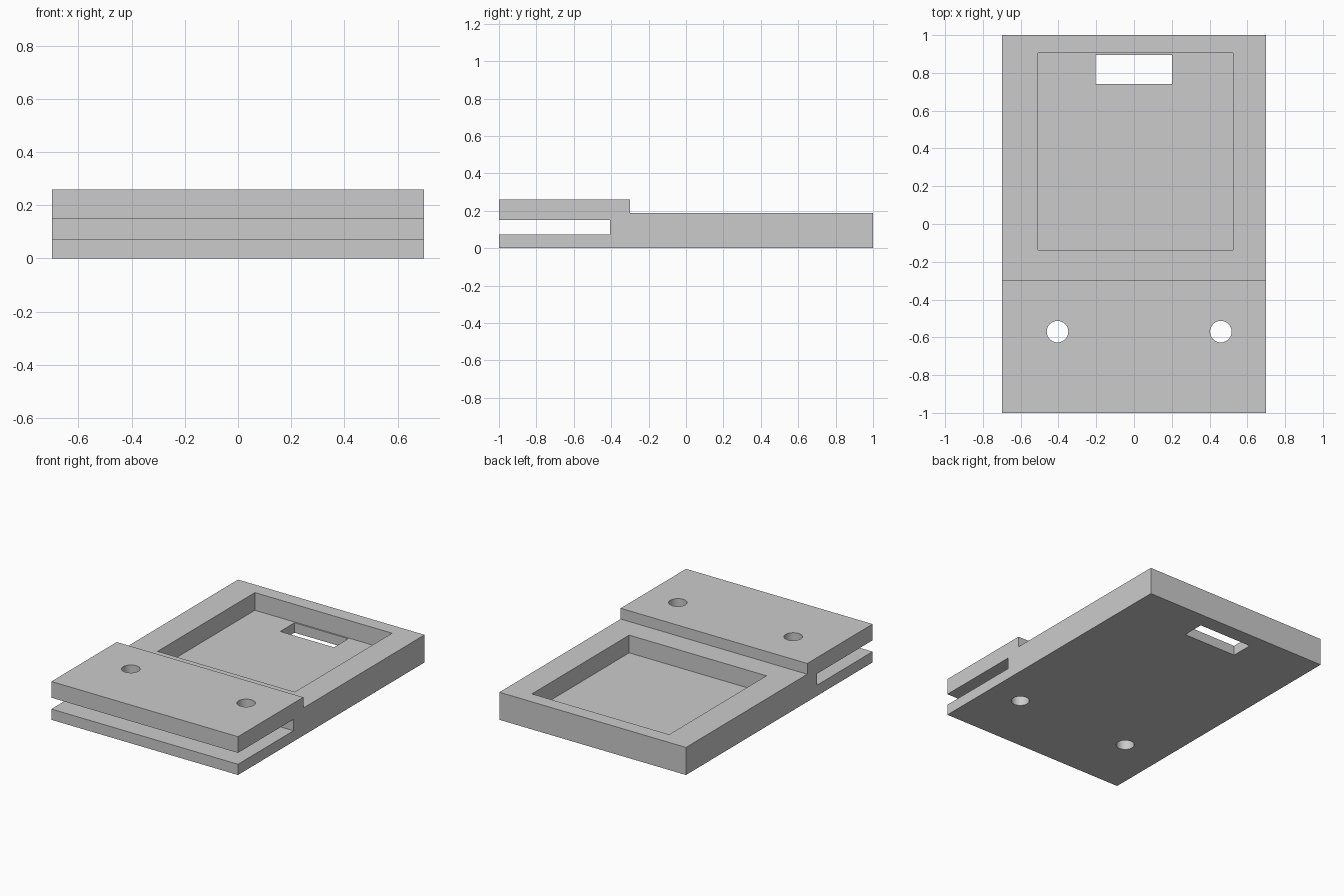
import bpy

if "Cube" in bpy.data.objects:
    bpy.data.objects.remove(bpy.data.objects["Cube"], do_unlink=True)

# Single grey plastic
grey = bpy.data.materials.new("grey_plastic")
grey.use_nodes = True
colour = (0.6, 0.6, 0.6, 1)
grey.diffuse_color = colour
grey.node_tree.nodes["Principled BSDF"].inputs["Base Color"].default_value = colour

HALF_W = 0.70
BASE_TOP, FLOOR = 0.187, 0.067


def extrude_profile(name, profile, half_width):
    """Side profile (y, z) extruded across x."""
    n = len(profile)
    verts = [(x, y, z) for x in (-half_width, half_width) for y, z in profile]
    faces = [tuple(reversed(range(n))), tuple(range(n, 2 * n))]
    faces += [(i, (i + 1) % n, (i + 1) % n + n, i + n) for i in range(n)]
    mesh = bpy.data.meshes.new(name)
    mesh.from_pydata(verts, [], faces)
    obj = bpy.data.objects.new(name, mesh)
    bpy.context.collection.objects.link(obj)
    mesh.materials.append(grey)
    return obj


def box(name, x, y, z):
    """Box from (min, max) ranges."""
    spans = (x, y, z)
    bpy.ops.mesh.primitive_cube_add(size=1, location=[sum(s) / 2 for s in spans])
    obj = bpy.context.object
    obj.name = name
    obj.scale = [s[1] - s[0] for s in spans]
    return obj


def cut(target, cutter):
    cutter.data.materials.append(grey)
    cutter.hide_render = True
    mod = target.modifiers.new(cutter.name, 'BOOLEAN')
    mod.operation = 'DIFFERENCE'
    mod.solver = 'EXACT'
    mod.object = cutter
    bpy.context.view_layer.objects.active = target
    bpy.ops.object.modifier_apply(modifier=mod.name)
    bpy.data.objects.remove(cutter, do_unlink=True)


# Body: tray with a raised, slotted clamp at the front
body = extrude_profile("slotted_tray", [
    (-1, 0), (1, 0), (1, BASE_TOP), (-0.3, BASE_TOP), (-0.3, 0.26),
    (-1, 0.26), (-1, 0.15), (-0.405, 0.15), (-0.405, 0.073), (-1, 0.073)], HALF_W)

# Recessed pocket and the window through its floor
cut(body, box("pocket_cutter", (-0.507, 0.523), (-0.138, 0.905), (FLOOR, 0.4)))
cut(body, box("window_cutter", (-0.203, 0.2), (0.742, 0.895), (-0.1, 0.12)))

# Screw holes through both clamp plates
for x in (-0.405, 0.46):
    bpy.ops.mesh.primitive_cylinder_add(vertices=48, radius=0.057, depth=1,
                                        location=(x, -0.57, 0.1))
    cut(body, bpy.context.object)

# Smooth hole walls, sharp edges elsewhere
bpy.ops.object.select_all(action='DESELECT')
body.select_set(True)
bpy.context.view_layer.objects.active = body
bpy.ops.object.shade_smooth_by_angle()
